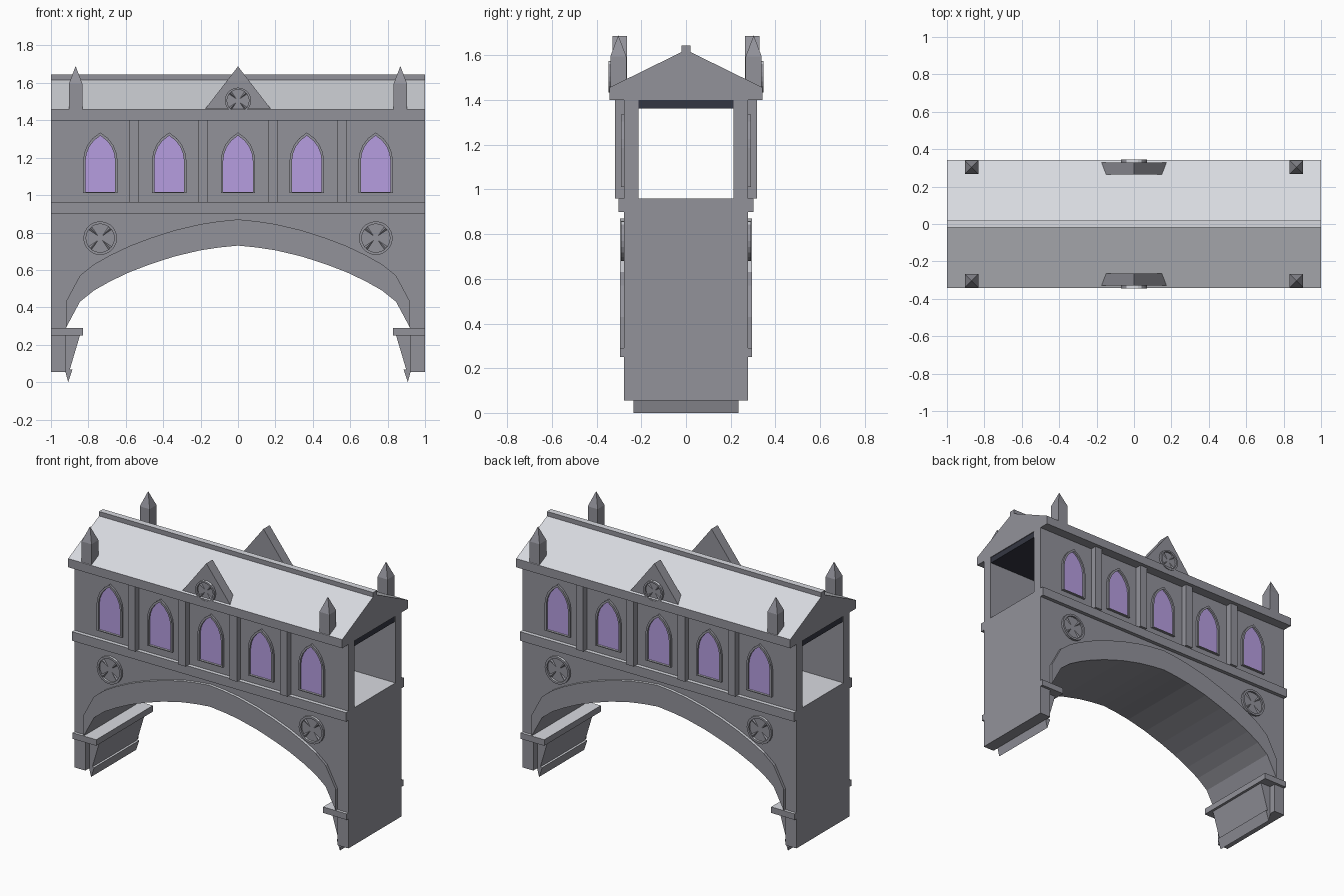
import bpy, bmesh, math
from mathutils import Vector

cube = bpy.data.objects.get("Cube")
if cube:
    bpy.data.objects.remove(cube, do_unlink=True)


def srgb(*c):
    return tuple((v / 255 / 12.92) if v < 11 else ((v / 255 + 0.055) / 1.055) ** 2.4 for v in c) + (1.0,)


def material(name, color):
    m = bpy.data.materials.new(name)
    m.use_nodes = True
    m.diffuse_color = color
    m.node_tree.nodes["Principled BSDF"].inputs["Base Color"].default_value = color
    return m


STONE = material("grey stone", srgb(146, 146, 154))
PALE = material("pale roof grey", srgb(216, 218, 224))
GLASS = material("violet glass", srgb(182, 158, 224))
DARK = material("dark ceiling", srgb(52, 54, 66))


def finish(name, bm, mat=STONE):
    """Make the object; level or gently sloped upward stone faces are pale."""
    bmesh.ops.recalc_face_normals(bm, faces=bm.faces)
    bm.normal_update()
    for f in bm.faces:
        f.material_index = 1 if mat is STONE and f.normal.z > 0.8 else 0
    me = bpy.data.meshes.new(name)
    bm.to_mesh(me)
    bm.free()
    me.materials.append(mat)
    if mat is STONE:
        me.materials.append(PALE)
    ob = bpy.data.objects.new(name, me)
    bpy.context.collection.objects.link(ob)
    return ob


def place(axis, p, d):
    return Vector((p[0], d, p[1])) if axis == "y" else Vector((d, p[0], p[1]))


def add_prism(bm, pts, d0, d1, axis="y"):
    """Extrude a flat outline along an axis."""
    a = [bm.verts.new(place(axis, p, d0)) for p in pts]
    b = [bm.verts.new(place(axis, p, d1)) for p in pts]
    bm.faces.new(a)
    bm.faces.new(b[::-1])
    for i in range(len(pts)):
        j = (i + 1) % len(pts)
        bm.faces.new((a[i], a[j], b[j], b[i]))


def prism(name, pts, d0, d1, axis="y", mat=STONE):
    bm = bmesh.new()
    add_prism(bm, pts, d0, d1, axis)
    return finish(name, bm, mat)


def box(name, x0, x1, y0, y1, z0, z1, mat=STONE):
    return prism(name, [(x0, z0), (x1, z0), (x1, z1), (x0, z1)], y0, y1, "y", mat)


def add_ring(bm, outer, inner, d0, d1):
    """Closed band between two matching outlines."""
    loops = [[bm.verts.new(place("y", p, d)) for p in pts]
             for pts, d in ((outer, d0), (outer, d1), (inner, d1), (inner, d0))]
    n = len(outer)
    for k in range(4):
        p, q = loops[k], loops[(k + 1) % 4]
        for i in range(n):
            j = (i + 1) % n
            bm.faces.new((p[i], p[j], q[j], q[i]))


def circle(cx, cz, r, n=20):
    return [(cx + r * math.cos(math.tau * i / n), cz + r * math.sin(math.tau * i / n)) for i in range(n)]


def mirrored(half):
    """Left half outline ending on the centre line, continued to the right."""
    return half + [(-x, z) for x, z in half[-2::-1]]


# Bridge body with the pointed arch cut into its outline
arch_half = [(-0.92, 0.29), (-0.845, 0.43), (-0.77, 0.49), (-0.685, 0.538), (-0.58, 0.588),
             (-0.47, 0.63), (-0.34, 0.672), (-0.2, 0.705), (-0.1, 0.72), (0, 0.73)]
arch = mirrored(arch_half)
prism("bridge_body", [(-1, 0.055), (-0.92, 0.055)] + arch +
      [(0.92, 0.055), (1, 0.055), (1, 0.96), (-1, 0.96)], -0.277, 0.277)
band = mirrored([(-0.92, 0.29)] + [(x, z + 0.14) for x, z in arch_half])

# Imposts, tapered corbels and their pointed ends
for s, side in ((-1, "right"), (1, "left")):
    box(f"{side}_impost", s * 1.0, s * 0.828, -0.295, 0.295, 0.25, 0.29)
    prism(f"{side}_corbel", [(s * 0.93, 0.25), (s * 0.845, 0.25), (s * 0.9, 0.065), (s * 0.93, 0.065)],
          -0.235, 0.235)
    prism(f"{side}_corbel_tip", [(s * 0.926, 0.068), (s * 0.885, 0.068), (s * 0.908, 0.0)],
          -0.235, 0.235)


def window_outline(cx, w, z0, top):
    spring = 1.185
    h = top - spring
    half = [(-w, z0), (-w, spring), (-0.93 * w, spring + 0.28 * h), (-0.75 * w, spring + 0.55 * h),
            (-0.45 * w, spring + 0.79 * h), (0, top)]
    return [(cx + x, z) for x, z in mirrored(half)]


def roundel(name, cx, cz, r, d0, d1):
    """Raised rim with four ridged petals in a diagonal cross."""
    bm = bmesh.new()
    add_ring(bm, circle(cx, cz, r), circle(cx, cz, r * 0.84), d0, d1)
    back, crest = d0 + (d1 - d0) * 0.3, d0 + (d1 - d0) * 0.9
    add_prism(bm, circle(cx, cz, r * 0.9), d0, back)
    for k in range(4):
        a = math.pi / 4 + k * math.pi / 2
        u, v = Vector((math.cos(a), math.sin(a))), Vector((-math.sin(a), math.cos(a)))
        c = Vector((cx, cz))
        tip, left, right = c + u * r * 0.2, c + u * r * 0.86 + v * r * 0.13, c + u * r * 0.86 - v * r * 0.13
        base = [bm.verts.new(place("y", p, back)) for p in (tip, left, right)]
        top = bm.verts.new(place("y", c + u * r * 0.84, crest))
        for i in range(3):
            bm.faces.new((base[i], base[(i + 1) % 3], top))
    return finish(name, bm)


def spire(name, cx, cy, h=0.036):
    """Square shaft with a pyramid point."""
    bm = bmesh.new()
    corners = [(-h, -h), (h, -h), (h, h), (-h, h)]
    rings = [[bm.verts.new((cx + x, cy + y, z)) for x, y in corners] for z in (1.42, 1.595)]
    apex = bm.verts.new((cx, cy, 1.69))
    bm.faces.new(rings[0])
    for i in range(4):
        j = (i + 1) % 4
        bm.faces.new((rings[0][i], rings[0][j], rings[1][j], rings[1][i]))
        bm.faces.new((rings[1][i], rings[1][j], apex))
    return finish(name, bm)


# Everything repeated on the front and back sides
for s, side in ((-1, "front"), (1, "back")):
    prism(f"{side}_arch_moulding", band + arch[-2:0:-1], s * 0.27, s * 0.295)
    box(f"{side}_ledge", -1, 1, s * 0.27, s * 0.302, 0.90, 0.96)
    box(f"{side}_gallery_wall", -1, 1, s * 0.212, s * 0.277, 0.955, 1.41)
    for i, x in enumerate((-0.555, -0.187, 0.187, 0.555)):
        box(f"{side}_pilaster_{i + 1}", x - 0.027, x + 0.027, s * 0.27, s * 0.318, 0.96, 1.40)
    for i in range(5):
        x = (i - 2) * 0.368
        bm = bmesh.new()
        add_ring(bm, window_outline(x, 0.092, 1.01, 1.335), window_outline(x, 0.079, 1.016, 1.318),
                 s * 0.27, s * 0.292)
        finish(f"{side}_window_frame_{i + 1}", bm)
        prism(f"{side}_window_glass_{i + 1}", window_outline(x, 0.081, 1.013, 1.321),
              s * 0.274, s * 0.28, "y", GLASS)
    for x, hand in ((-0.737, "right"), (0.737, "left")):
        roundel(f"{side}_{hand}_roundel", x, 0.77, 0.09, s * 0.275, s * 0.292)
        spire(f"{side}_{hand}_spire", x / abs(x) * 0.868, s * 0.303)
    prism(f"{side}_pediment", [(-0.18, 1.455), (0.18, 1.455), (0, 1.688)], s * 0.265, s * 0.33)
    roundel(f"{side}_pediment_roundel", 0, 1.505, 0.07, s * 0.328, s * 0.346)

# Gabled roof with eaves, ridge and ceiling
prism("roof", [(-0.342, 1.40), (0.342, 1.40), (0.342, 1.457), (0, 1.625), (-0.342, 1.457)], -1, 1, "x")
box("roof_ridge", -1, 1, -0.02, 0.02, 1.60, 1.645)
box("ceiling", -0.995, 0.995, -0.213, 0.213, 1.362, 1.402, DARK)
